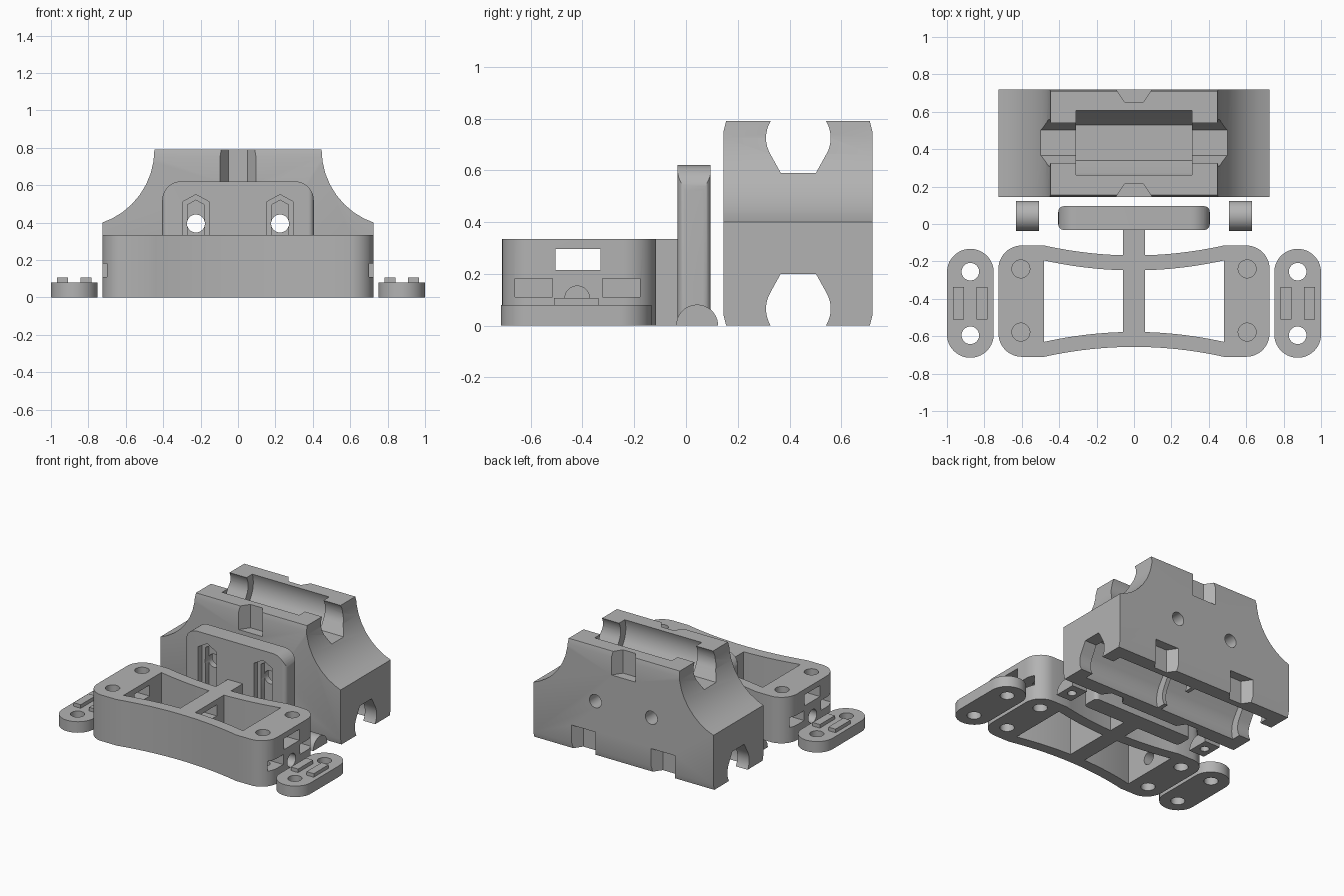
import bpy, bmesh
from math import sin, cos, pi, sqrt, radians

if "Cube" in bpy.data.objects:
    bpy.data.objects.remove(bpy.data.objects["Cube"])

grey = bpy.data.materials.new("plain grey")
grey.use_nodes = True
grey.diffuse_color = (0.45, 0.45, 0.45, 1)
grey.node_tree.nodes["Principled BSDF"].inputs["Base Color"].default_value = (0.45, 0.45, 0.45, 1)


def prism(name, pts, axis, a, b):
    """Extrude a 2D outline along an axis from a to b."""
    place = {"x": lambda u, v, w: (w, u, v),
             "y": lambda u, v, w: (u, w, v),
             "z": lambda u, v, w: (u, v, w)}[axis]
    bm = bmesh.new()
    ends = [[bm.verts.new(place(u, v, w)) for u, v in pts] for w in (a, b)]
    n = len(pts)
    bm.faces.new(ends[0])
    bm.faces.new(ends[1])
    for i in range(n):
        j = (i + 1) % n
        bm.faces.new((ends[0][i], ends[0][j], ends[1][j], ends[1][i]))
    bmesh.ops.recalc_face_normals(bm, faces=bm.faces)
    mesh = bpy.data.meshes.new(name)
    bm.to_mesh(mesh)
    bm.free()
    mesh.materials.append(grey)
    ob = bpy.data.objects.new(name, mesh)
    bpy.context.collection.objects.link(ob)
    return ob


def arc(cx, cy, r, start, end, n=32):
    return [(cx + r * cos(radians(start + (end - start) * i / n)),
             cy + r * sin(radians(start + (end - start) * i / n))) for i in range(n + 1)]


def circle(cx, cy, r):
    return arc(cx, cy, r, 0, 360, 40)[:-1]


def rect(x0, x1, y0, y1):
    return [(x0, y0), (x1, y0), (x1, y1), (x0, y1)]


def rounded(x0, x1, y0, y1, r):
    return (arc(x0 + r, y0 + r, r, 180, 270, 10) + arc(x1 - r, y0 + r, r, 270, 360, 10)
            + arc(x1 - r, y1 - r, r, 0, 90, 10) + arc(x0 + r, y1 - r, r, 90, 180, 10))


def combine(ob, pts, axis, a, b, op="DIFFERENCE"):
    """Boolean a prism with an object, then drop the helper."""
    tool = prism("helper", pts, axis, a, b)
    tool.hide_render = True
    mod = ob.modifiers.new("shape", "BOOLEAN")
    mod.object, mod.operation, mod.solver = tool, op, "EXACT"
    bpy.context.view_layer.objects.active = ob
    bpy.ops.object.modifier_apply(modifier=mod.name)
    bpy.data.objects.remove(tool)


def finish(ob):
    bpy.ops.object.select_all(action="DESELECT")
    ob.select_set(True)
    bpy.context.view_layer.objects.active = ob
    bpy.ops.object.shade_smooth_by_angle(angle=radians(30))


# --- Carriage block: sloped-shoulder silhouette with chamfered long edges
W, H, Y0, Y1 = 0.725, 0.79, 0.145, 0.72
side = [(Y0 + .01, 0), (Y1 - .01, 0), (Y1, .04), (Y1, H - .04),
        (Y1 - .01, H), (Y0 + .01, H), (Y0, H - .04), (Y0, .04)]
block = prism("carriage_block", side, "x", -W, W)
for s in (-1, 1):
    combine(block, circle(s * .86, H, .413), "y", 0, 1)


def rod_profile(r, flat, depth, zc, up):
    pts = arc(0, 0, r, -30, 210) + [(-flat, -depth), (flat, -depth)]
    return [(.434 + y, zc + up * z) for y, z in pts]


# Rod channels, with one bearing pocket on top and two underneath
for zc, up, pockets in ((.725, 1, [(-.31, .31)]),
                        (.065, -1, [(-.63, -.015), (.015, .63)])):
    combine(block, rod_profile(.125, .068, .135, zc, up), "x", -1, 1)
    for a, b in pockets:
        combine(block, rod_profile(.185, .095, .19, zc, up), "x", a, b)

# Tie notches on the front and back faces
for x, z0, z1 in ((0, .62, 1), (-.32, -.2, .17), (.32, -.2, .17)):
    for edge, d in ((Y0, 1), (Y1, -1)):
        notch = [(x - .11, edge - d * .02), (x + .11, edge - d * .02),
                 (x + .05, edge + d * .068), (x - .05, edge + d * .068)]
        combine(block, notch, "z", z0, z1)

# Bolt holes through the block
for s in (-1, 1):
    combine(block, circle(s * .225, .395, .048), "y", 0, 1)
finish(block)

# --- Frame base: bowed long walls, rounded corners
YF, YB, HB, XW = -.71, -.115, .335, .48


def bow(x):
    return .053 * (1 - (x / XW) ** 2)


xs = [-XW + 2 * XW * i / 24 for i in range(25)]
r = .125
outline = (arc(-W + r, YF + r, r, 180, 270, 12) + [(x, YF + bow(x)) for x in xs]
           + arc(W - r, YF + r, r, 270, 360, 12) + arc(W - r, YB - r, r, 0, 90, 12)
           + [(x, YB - bow(x)) for x in reversed(xs)] + arc(-W + r, YB - r, r, 90, 180, 12))
base = prism("mounting_frame", outline, "z", 0, HB)

# Two large windows beside the centre bar
for s in (-1, 1):
    wx = [s * (.06 + (XW - .06) * i / 12) for i in range(13)]
    combine(base, [(x, YF + .08 + bow(x)) for x in wx]
            + [(x, YB - .08 - bow(x)) for x in reversed(wx)], "z", -1, 1)

# Screw holes, nut slots and end holes
for s in (-1, 1):
    for y in (-.24, -.578):
        combine(base, circle(s * .605, y, .048), "z", HB - .1, 1)
        combine(base, circle(s * .605, y, .048), "z", -1, .2)
        mid = y - .01
        combine(base, rect(mid - .073, mid + .073, .11, .182), "x", s * .54, s)
    combine(base, circle(-.42, .105, .048), "x", s * .4, s)
combine(base, rect(-.505, -.33, .215, .295), "x", -1, 1)

# --- Upright plate with rounded corners and nut traps
plate = prism("upright_plate", rounded(-.405, .405, -.032, .095, .03), "z", 0, .62)
combine(plate, rounded(-.405, .405, -.3, .62, .1), "y", -1, 1, "INTERSECT")
for s in (-1, 1):
    x = s * .225
    for w, shoulder, peak, depth in ((.073, .51, .55, .01), (.045, .495, .52, .05)):
        house = [(x - w, .12), (x + w, .12), (x + w, shoulder), (x, peak), (x - w, shoulder)]
        combine(plate, house, "y", -.1, depth)
    combine(plate, circle(x, .395, .048), "y", -1, 1)
finish(plate)

# Neck joining the frame to the plate
combine(base, rect(-.06, .06, YB - .08, -.02), "z", 0, HB, "UNION")
finish(base)

# --- Loose end clips and half-round spacers on both sides
for s, label in ((-1, "right"), (1, "left")):
    cx = s * .875
    clip = prism(label + "_end_clip", arc(cx, -.258, .125, 0, 180) + arc(cx, -.59, .125, 180, 360),
                 "z", 0, .08)
    for y in (-.255, -.595):
        combine(clip, circle(cx, y, .047), "z", -1, 1)
    for off in (-.063, .063):
        combine(clip, rect(cx + off - .029, cx + off + .029, -.51, -.338), "z", .05, .106, "UNION")
    finish(clip)

    spacer = prism(label + "_spacer", arc(.043, 0, .081, 0, 180), "x", s * .508, s * .632)
    combine(spacer, circle(s * .57, .043, .03), "z", -1, .05)
    finish(spacer)
